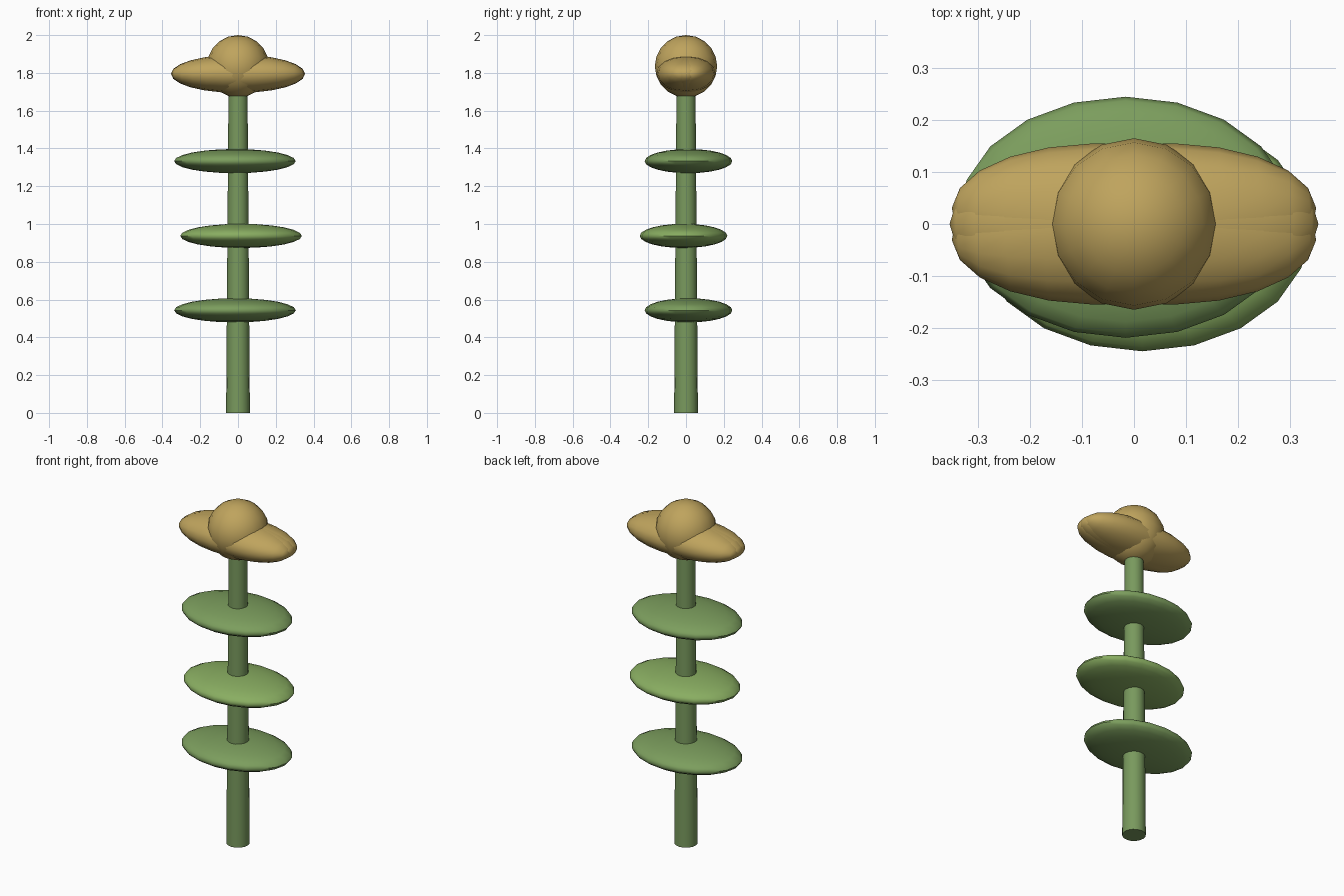
import bpy
from math import radians, pi

if "Cube" in bpy.data.objects:
    bpy.data.objects.remove(bpy.data.objects["Cube"])


def material(name, rgb):
    m = bpy.data.materials.new(name)
    m.diffuse_color = (*rgb, 1)
    m.use_nodes = True
    m.node_tree.nodes["Principled BSDF"].inputs["Base Color"].default_value = m.diffuse_color
    return m


STEM = material("stem_green", (0.19, 0.32, 0.11))
LEAF = material("leaf_green", (0.20, 0.34, 0.11))
FRESH = material("fresh_leaf_green", (0.25, 0.42, 0.12))
GOLD = material("petal_gold", (0.52, 0.37, 0.11))


def finish(name, mat, angle=60):
    ob = bpy.context.object
    ob.name = name
    ob.data.materials.append(mat)
    bpy.ops.object.shade_smooth_by_angle(angle=radians(angle))
    return ob


def ellipsoid(name, loc, size, mat, segments, rings, rot=(0, 0, 0), long_axis_x=False):
    bpy.ops.mesh.primitive_uv_sphere_add(segments=segments, ring_count=rings, radius=1)
    ob = bpy.context.object
    # turn the poles to the tips for petals
    if long_axis_x:
        ob.rotation_euler = (0, pi / 2, 0)
        bpy.ops.object.transform_apply(location=False, rotation=True, scale=False)
    ob.scale = size
    ob.rotation_euler = rot
    ob.location = loc
    bpy.ops.object.transform_apply(location=False, rotation=True, scale=True)
    return finish(name, mat)


# tapering stem
bpy.ops.mesh.primitive_cone_add(vertices=16, radius1=0.063, radius2=0.05,
                                depth=1.75, location=(0, 0, 0.875))
finish("stem", STEM, 40)

# flat leaf discs, alternately shifted off the stem
for i, (z, side) in enumerate([(0.543, -1), (0.937, 1), (1.333, -1)]):
    ellipsoid(f"leaf_{i + 1}", (0.016 * side, -0.013 * side, z), (0.322, 0.232, 0.064),
              FRESH if side > 0 else LEAF, 20, 12)

# overlapping long petals, slightly fanned
for i, (yaw, length) in enumerate([(0, 0.355), (5, 0.352), (-5, 0.352)]):
    ellipsoid(f"petal_{i + 1}", (0, 0, 1.795), (length, 0.153, 0.101), GOLD, 16, 12,
              (0, 0, radians(yaw)), True)

# round flower centre
ellipsoid("flower_centre", (0, 0, 1.835), (0.165, 0.165, 0.165), GOLD, 16, 10)
